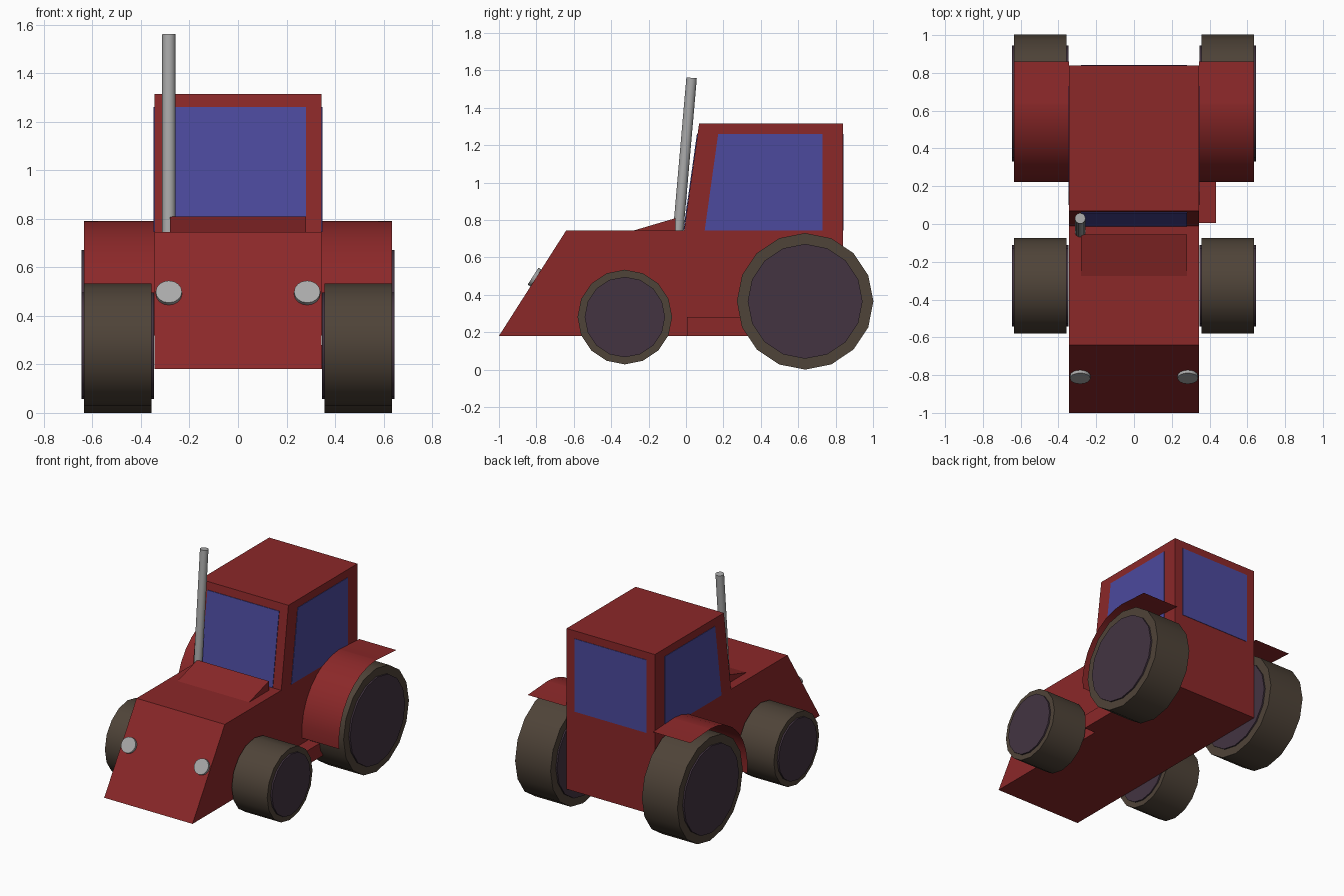
import bpy, bmesh, math
from mathutils import Vector

if "Cube" in bpy.data.objects:
    bpy.data.objects.remove(bpy.data.objects["Cube"])


def material(name, rgb):
    m = bpy.data.materials.new(name)
    m.diffuse_color = (*rgb, 1)
    m.use_nodes = True
    m.node_tree.nodes["Principled BSDF"].inputs["Base Color"].default_value = m.diffuse_color
    return m


RED = material("red paint", (0.26, 0.021, 0.022))
GLASS = material("blue glass", (0.072, 0.068, 0.34))
RUBBER = material("brown rubber", (0.078, 0.057, 0.040))
HUB = material("dark purple hub", (0.056, 0.034, 0.053))
METAL = material("grey metal", (0.40, 0.40, 0.40))


def prism(name, profile, x0, x1, mat, closed=True):
    """Extrude a (y, z) profile along x; an open profile gives a thin sheet."""
    bm = bmesh.new()
    a = [bm.verts.new((x0, y, z)) for y, z in profile]
    b = [bm.verts.new((x1, y, z)) for y, z in profile]
    n = len(profile)
    for i in range(n if closed else n - 1):
        j = (i + 1) % n
        bm.faces.new((a[i], a[j], b[j], b[i]))
    if closed:
        bm.faces.new(a)
        bm.faces.new(b)
        bmesh.ops.recalc_face_normals(bm, faces=bm.faces)
    me = bpy.data.meshes.new(name)
    bm.to_mesh(me)
    bm.free()
    me.materials.append(mat)
    ob = bpy.data.objects.new(name, me)
    bpy.context.collection.objects.link(ob)
    return ob


def smooth(ob):
    bpy.ops.object.select_all(action='DESELECT')
    bpy.context.view_layer.objects.active = ob
    ob.select_set(True)
    bpy.ops.object.shade_smooth_by_angle(angle=math.radians(35))


def rod(name, p, q, r, sides, mat):
    """Cylinder running from point p to point q."""
    p, q = Vector(p), Vector(q)
    d = q - p
    bpy.ops.mesh.primitive_cylinder_add(vertices=sides, radius=r, depth=d.length,
                                        location=(p + q) / 2)
    ob = bpy.context.object
    ob.rotation_euler = d.to_track_quat('Z', 'Y').to_euler()
    ob.name = name
    ob.data.materials.append(mat)
    smooth(ob)
    return ob


# Bonnet and cab
W = 0.345
prism("bonnet", [(-1, 0.18), (-0.64, 0.745), (0, 0.745), (0, 0.18)], -W, W, RED)
prism("cab", [(0, 0.18), (-0.01, 0.745), (0.07, 1.315), (0.84, 1.315),
              (0.84, 0.18)], -W, W, RED)
prism("bonnet_scoop", [(-0.275, 0.745), (-0.055, 0.81), (-0.055, 0.745)],
      -0.28, 0.28, RED)

# Windows as thin plates
side_window = [(0.10, 0.745), (0.172, 1.26), (0.73, 1.26), (0.73, 0.745)]
prism("right_window", side_window, W, W + 0.003, GLASS)
prism("left_window", side_window, -W - 0.003, -W, GLASS)
prism("windscreen", [(-0.01, 0.747), (0.0623, 1.26), (0.0583, 1.26), (-0.014, 0.747)],
      -0.28, 0.28, GLASS)
prism("rear_window", [(0.84, 0.745), (0.84, 1.26), (0.843, 1.26), (0.843, 0.745)],
      -0.28, 0.28, GLASS)

# Exhaust pipe, leaning with the windscreen
rod("exhaust_pipe", (-0.285, -0.042, 0.735), (-0.285, 0.03, 1.56), 0.028, 16, METAL)

# Step on the right side only
prism("step", [(0.005, 0.18), (0.005, 0.28), (0.33, 0.28), (0.33, 0.18)],
      W, 0.435, RED)

# Rear fender arc, ending in a nearly flat tail
fender = [(0.64 + 0.42 * math.cos(math.radians(a)), 0.37 + 0.42 * math.sin(math.radians(a)))
          for a in range(187, 89, -12)]
fender += [(0.64, 0.789), (0.86, 0.775)]

for side, s in (("left", -1), ("right", 1)):
    # Headlight sitting on the sloping nose
    base = Vector((s * 0.285, -0.8025, 0.49))
    normal = Vector((0, -0.843, 0.537))
    rod(side + "_headlight", base - normal * 0.005, base + normal * 0.018,
        0.054, 16, METAL)

    # Wheels: tyre with a slightly wider hub disc
    for end, y, z, r, hub_r in (("front", -0.327, 0.281, 0.253, 0.215),
                                ("rear", 0.637, 0.365, 0.365, 0.307)):
        rod(f"{end}_{side}_tyre", (s * 0.357, y, z), (s * 0.634, y, z), r, 16, RUBBER)
        rod(f"{end}_{side}_hub", (s * 0.347, y, z), (s * 0.645, y, z), hub_r, 16, HUB)

    smooth(prism(side + "_fender", fender, s * 0.345, s * 0.635, RED, closed=False))
